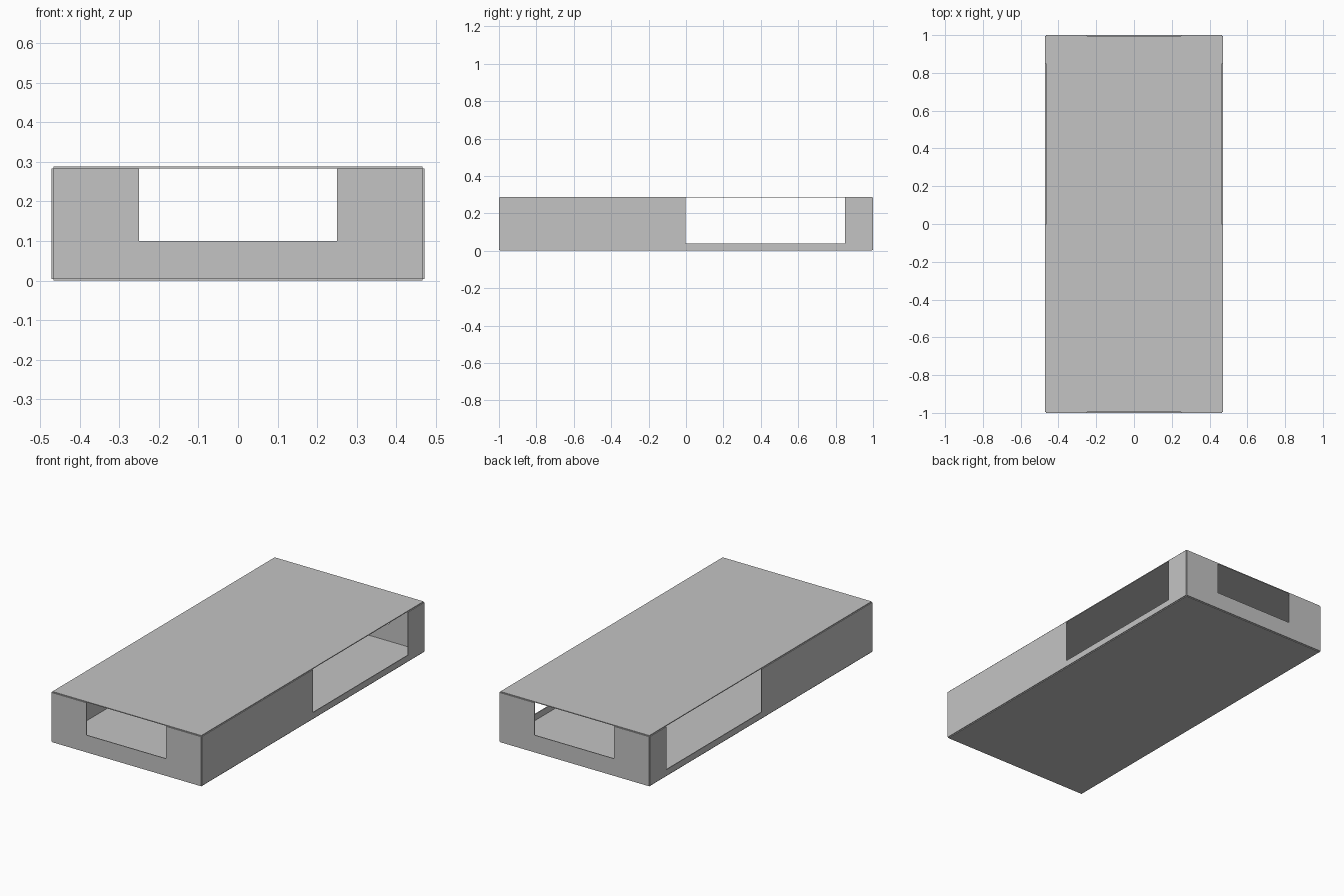
import bpy
import bmesh

cube = bpy.data.objects.get("Cube")
if cube:
    bpy.data.objects.remove(cube)

# Inner cavity of the case; thin panels sit on its outside faces
X, Y, Z0, Z1 = 0.467, 0.9955, 0.0045, 0.2835
T = 0.0045

grey = bpy.data.materials.new("plain_grey")
grey.use_nodes = True
colour = (0.55, 0.55, 0.55, 1)
grey.diffuse_color = colour
grey.node_tree.nodes["Principled BSDF"].inputs["Base Color"].default_value = colour


def panel(name, outline, offset):
    """Extrude a flat outline into a panel along the given offset."""
    bm = bmesh.new()
    face = bm.faces.new([bm.verts.new(p) for p in outline])
    grown = bmesh.ops.extrude_face_region(bm, geom=[face], use_keep_orig=True)["geom"]
    moved = [v for v in grown if isinstance(v, bmesh.types.BMVert)]
    bmesh.ops.translate(bm, verts=moved, vec=offset)
    bmesh.ops.recalc_face_normals(bm, faces=bm.faces)
    mesh = bpy.data.meshes.new(name)
    bm.to_mesh(mesh)
    bm.free()
    mesh.materials.append(grey)
    bpy.context.collection.objects.link(bpy.data.objects.new(name, mesh))


def notched(lo, hi, a, b, sill):
    """Wall outline with an opening from a to b, open at the top edge."""
    return [(lo, Z0), (hi, Z0), (hi, Z1), (b, Z1), (b, sill), (a, sill), (a, Z1), (lo, Z1)]


# Top and bottom panels
for name, z, step in (("bottom_panel", Z0, -T), ("top_panel", Z1, T)):
    panel(name, [(-X, -Y, z), (X, -Y, z), (X, Y, z), (-X, Y, z)], (0, 0, step))

# End walls with a centred opening
for name, s in (("front_wall", -1), ("back_wall", 1)):
    panel(name, [(x, s * Y, z) for x, z in notched(-X, X, -0.25, 0.25, 0.1)], (0, s * T, 0))

# Side walls with a long opening in the rear half
for name, s in (("right_wall", -1), ("left_wall", 1)):
    panel(name, [(s * X, y, z) for y, z in notched(-Y, Y, -0.003, 0.85, 0.04)], (s * T, 0, 0))
